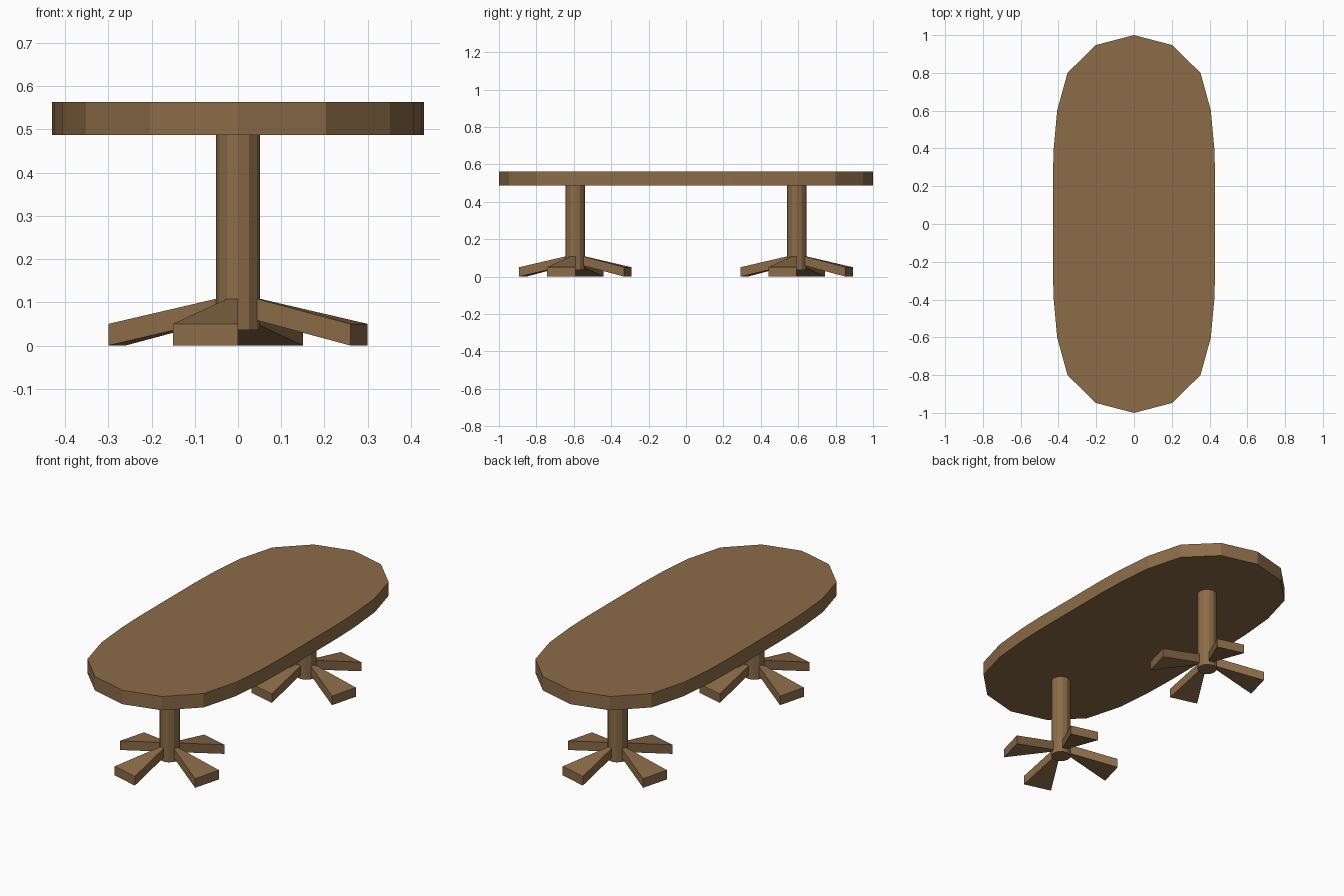
import bpy, bmesh, math

if "Cube" in bpy.data.objects:
    bpy.data.objects.remove(bpy.data.objects["Cube"])

wood = bpy.data.materials.new("brown_wood")
wood.diffuse_color = (0.262, 0.150, 0.065, 1)
wood.use_nodes = True
wood.node_tree.nodes["Principled BSDF"].inputs["Base Color"].default_value = wood.diffuse_color


def new_object(name, bm):
    bmesh.ops.recalc_face_normals(bm, faces=bm.faces[:])
    mesh = bpy.data.meshes.new(name)
    bm.to_mesh(mesh)
    bm.free()
    mesh.materials.append(wood)
    obj = bpy.data.objects.new(name, mesh)
    bpy.context.collection.objects.link(obj)
    return obj


def loft(bm, lower, upper):
    """Close a solid between two matching loops of points."""
    a = [bm.verts.new(p) for p in lower]
    b = [bm.verts.new(p) for p in upper]
    bm.faces.new(a)
    bm.faces.new(b)
    n = len(a)
    for i in range(n):
        j = (i + 1) % n
        bm.faces.new((a[i], a[j], b[j], b[i]))


def polar(r, deg, z, cy):
    t = math.radians(deg)
    return (r * math.cos(t), cy + r * math.sin(t), z)


# Oval table top, mirrored from one quarter of its outline
quarter = [(0.43, 0.25), (0.425, 0.40), (0.407, 0.60), (0.352, 0.80), (0.203, 0.947)]
half = quarter + [(0, 1)] + [(-x, y) for x, y in reversed(quarter)]
outline = half + [(-x, -y) for x, y in half]
bm = bmesh.new()
loft(bm, [(x, y, 0.487) for x, y in outline], [(x, y, 0.563) for x, y in outline])
new_object("table_top", bm)

for label, cy in (("front", -0.592), ("back", 0.592)):
    # Twelve-sided post
    bm = bmesh.new()
    loft(bm, [polar(0.051, 30 * i, 0.036, cy) for i in range(12)],
         [polar(0.051, 30 * i, 0.49, cy) for i in range(12)])
    new_object(label + "_post", bm)

    # Four flared feet, each growing out of one post side
    bm = bmesh.new()
    for k in range(4):
        a, b = 90 * k - 30, 90 * k
        rim = lambda zi, zo: [polar(0.051, a, zi, cy), polar(0.3, a, zo, cy),
                              polar(0.3, b, zo, cy), polar(0.051, b, zi, cy)]
        loft(bm, rim(0.058, 0.0), rim(0.108, 0.05))
    new_object(label + "_feet", bm)
